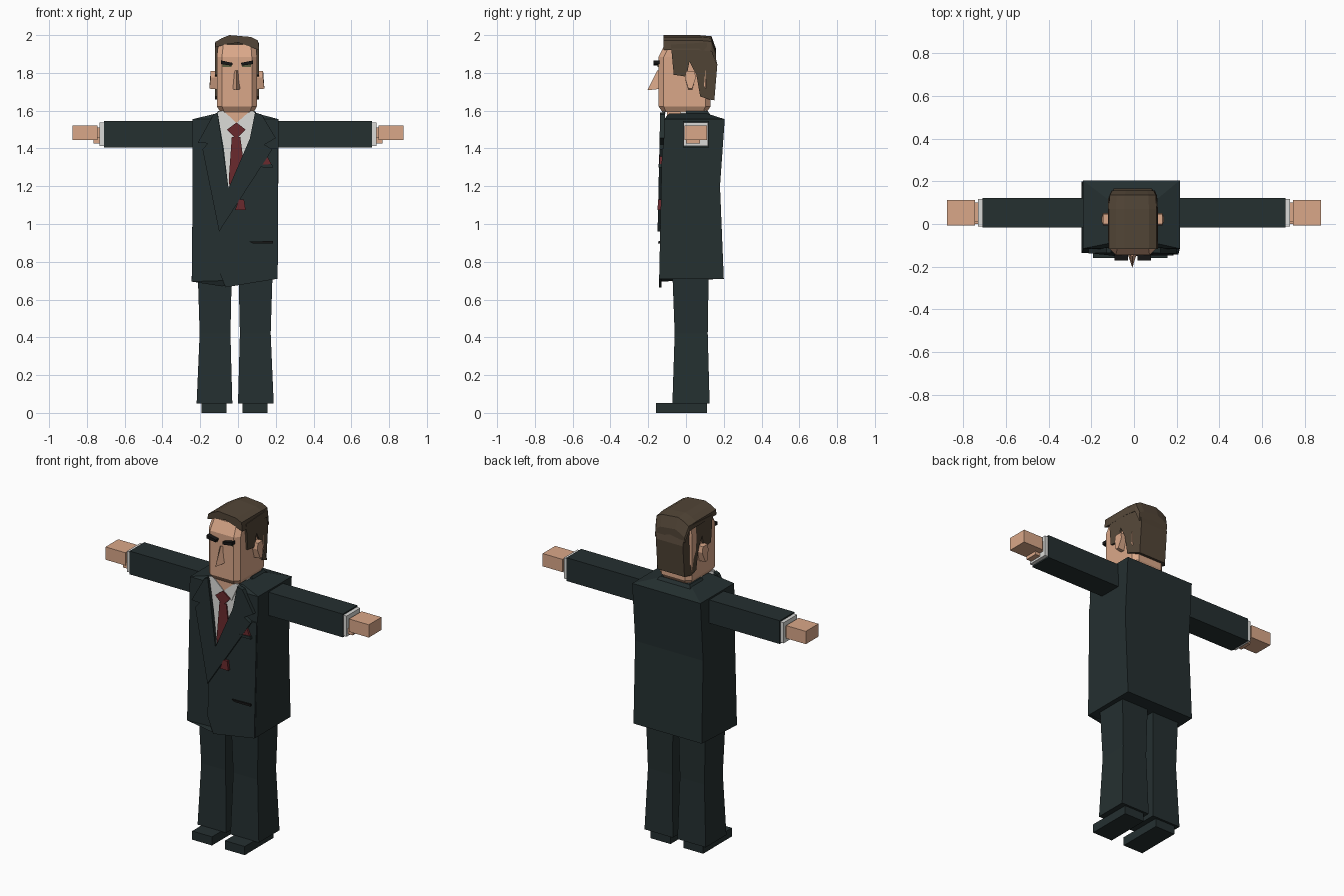
import bpy, bmesh


def material(name, rgb):
    m = bpy.data.materials.new(name)
    m.diffuse_color = (*rgb, 1)
    return m


SUIT = material("dark_green_suit", (0.018, 0.029, 0.030))
SKIN = material("skin", (0.70, 0.39, 0.25))
HAIR = material("brown_hair", (0.085, 0.060, 0.038))
SHIRT = material("white_shirt", (0.70, 0.70, 0.68))
TIE = material("dark_red", (0.14, 0.022, 0.026))
BLACK = material("near_black", (0.008, 0.008, 0.008))
EYE = material("olive_eye", (0.10, 0.11, 0.05))


def loft(name, rings, mat):
    """Join equal-sized rings of points and cap both ends."""
    bm = bmesh.new()
    loops = [[bm.verts.new(p) for p in ring] for ring in rings]
    n = len(loops[0])
    for a, b in zip(loops, loops[1:]):
        for i in range(n):
            j = (i + 1) % n
            bm.faces.new((a[i], a[j], b[j], b[i]))
    bm.faces.new(loops[0][::-1])
    bm.faces.new(loops[-1])
    bmesh.ops.recalc_face_normals(bm, faces=bm.faces)
    me = bpy.data.meshes.new(name)
    bm.to_mesh(me)
    bm.free()
    me.materials.append(mat)
    ob = bpy.data.objects.new(name, me)
    bpy.context.collection.objects.link(ob)
    return ob


def rect(x0, x1, y0, y1, z):
    return [(x0, y0, z), (x1, y0, z), (x1, y1, z), (x0, y1, z)]


def chamfered(x0, x1, y0, y1, z, c):
    return [(x0 + c, y0, z), (x1 - c, y0, z), (x1, y0 + c, z), (x1, y1 - c, z),
            (x1 - c, y1, z), (x0 + c, y1, z), (x0, y1 - c, z), (x0, y0 + c, z)]


def box(name, x0, x1, y0, y1, z0, z1, mat):
    x0, x1 = sorted((x0, x1))
    return loft(name, [rect(x0, x1, y0, y1, z0), rect(x0, x1, y0, y1, z1)], mat)


def front_y(z):
    """Slightly leaning plane of the jacket front."""
    return -0.135 + 0.022 * (z - 0.67)


def chest_plate(name, pts, near, far, mat):
    """Outline (x, z) laid on the jacket front between two offsets."""
    return loft(name, [[(x, front_y(z) - d, z) for x, z in pts] for d in (near, far)], mat)


# Jacket body with a waist bend, uneven hem and sloping shoulders
hem = [(-0.245, -0.135, 0.695), (-0.085, -0.135, 0.67), (0.21, -0.135, 0.71),
       (0.21, 0.20, 0.71), (-0.015, 0.20, 0.71), (-0.245, 0.20, 0.71)]


def body_ring(x0, x1, yf, yb, z):
    return [(x0, yf, z), (-0.04, yf, z), (x1, yf, z), (x1, yb, z), (-0.015, yb, z), (x0, yb, z)]


loft("jacket_body", [hem,
                     body_ring(-0.24, 0.213, front_y(1.2), 0.18, 1.2),
                     body_ring(-0.24, 0.215, front_y(1.555), 0.205, 1.555),
                     body_ring(-0.115, 0.10, -0.09, 0.11, 1.585)], SUIT)
loft("jacket_collar", [rect(-0.135, 0.12, 0.0, 0.145, 1.555),
                       rect(-0.105, 0.09, 0.0, 0.115, 1.598)], SUIT)

# Overlapping jacket front
chest_plate("jacket_front_panel", [(-0.10, 0.96), (-0.105, 0.76), (-0.065, 0.665),
                                   (0.208, 0.71), (0.212, 1.40), (0.16, 1.40)],
            -0.005, 0.008, SUIT)

# Shirt front, open throat and tie
chest_plate("shirt_front", [(-0.108, 1.59), (0.09, 1.59), (0.07, 1.44), (-0.05, 1.18), (-0.075, 1.40)],
            -0.005, 0.004, SHIRT)
chest_plate("throat", [(-0.078, 1.60), (0.066, 1.60), (-0.008, 1.535)], -0.003, 0.006, SKIN)
for name, pts in (("shirt_collar_left", [(-0.108, 1.595), (-0.08, 1.60), (-0.008, 1.535), (-0.06, 1.49)]),
                  ("shirt_collar_right", [(0.09, 1.595), (0.068, 1.60), (-0.008, 1.535), (0.045, 1.49)])):
    chest_plate(name, pts, 0.0, 0.010, SHIRT)
chest_plate("tie_blade", [(-0.033, 1.46), (0.012, 1.46), (0.026, 1.36), (-0.045, 1.18), (-0.048, 1.25)],
            0.0, 0.012, TIE)
chest_plate("tie_knot", [(-0.058, 1.50), (-0.008, 1.537), (0.04, 1.50), (-0.008, 1.45)],
            0.0, 0.018, TIE)

# Notched lapels
chest_plate("lapel_left", [(-0.108, 1.59), (-0.13, 1.58), (-0.213, 1.43), (-0.16, 1.427),
                           (-0.188, 1.395), (-0.10, 0.96), (-0.05, 1.19)], -0.005, 0.020, SUIT)
chest_plate("lapel_right", [(0.09, 1.59), (0.125, 1.58), (0.20, 1.455), (0.14, 1.42),
                            (0.182, 1.395), (-0.10, 0.96), (-0.05, 1.19), (0.062, 1.45)],
            -0.005, 0.022, SUIT)
chest_plate("tie_tip", [(0.005, 1.13), (0.032, 1.13), (0.04, 1.075), (-0.015, 1.075)], 0.005, 0.024, TIE)

# Pockets and pocket square
chest_plate("pocket_square", [(0.122, 1.315), (0.155, 1.36), (0.182, 1.305)], 0.0, 0.020, TIE)
chest_plate("breast_pocket", [(0.11, 1.312), (0.18, 1.318), (0.185, 1.30), (0.13, 1.30)], 0.0, 0.024, SUIT)
chest_plate("side_pocket", [(0.06, 0.907), (0.185, 0.91), (0.185, 0.897), (0.08, 0.897)], 0.0, 0.017, BLACK)

# Sleeves, cuffs and hands
for side, s in (("left", -1), ("right", 1)):
    box(f"sleeve_{side}", s * 0.19, s * 0.71, -0.017, 0.122, 1.405, 1.545, SUIT)
    box(f"cuff_{side}", s * 0.70, s * 0.732, -0.012, 0.117, 1.413, 1.537, SHIRT)
    box(f"wrist_{side}", s * 0.72, s * 0.76, 0.01, 0.10, 1.445, 1.51, SKIN)
    box(f"hand_{side}", s * 0.745, s * 0.877, -0.008, 0.112, 1.445, 1.522, SKIN)
    box(f"thumb_{side}", s * 0.72, s * 0.765, 0.0, 0.075, 1.425, 1.46, SKIN)

# Flared trousers and shoes
for side, s in (("left", -1), ("right", 1)):
    rings = []
    for z, inner, outer, yf, yb in ((0.05, 0.015, 0.204, -0.072, 0.125),
                                    (0.42, 0.025, 0.188, -0.06, 0.115),
                                    (0.74, 0.018, 0.198, -0.072, 0.12)):
        a, b = sorted((-0.015 + s * inner, -0.015 + s * outer))
        rings.append(rect(a, b, yf, yb, z))
    loft(f"trouser_leg_{side}", rings, SUIT)
    box(f"shoe_{side}", -0.018 + s * 0.043, -0.018 + s * 0.175, -0.16, 0.112, 0.0, 0.052, SUIT)

# Neck and the shirt collar behind it
box("neck", -0.08, 0.07, -0.10, 0.095, 1.52, 1.63, SKIN)
box("shirt_collar_back", -0.09, 0.08, -0.03, 0.105, 1.55, 1.61, SHIRT)

# Bevelled head
loft("head", [chamfered(-0.093, 0.083, -0.125, 0.11, 1.593, 0.02),
              chamfered(-0.112, 0.10, -0.145, 0.13, 1.622, 0.027),
              chamfered(-0.112, 0.10, -0.145, 0.13, 1.885, 0.027),
              chamfered(-0.105, 0.095, -0.112, 0.13, 1.95, 0.027)], SKIN)

# Wedge nose
loft("nose", [[(-0.029, -0.14, 1.715), (0.013, -0.14, 1.715), (-0.008, -0.205, 1.708)],
              [(-0.020, -0.14, 1.812), (0.006, -0.14, 1.812), (-0.008, -0.152, 1.812)]], SKIN)

# Ears, frowning brows and eyes
for side, s in (("left", -1), ("right", 1)):
    cx = -0.006

    def ear_ring(d):
        x = cx + s * d
        k = d - 0.10
        return [(x, 0.0, 1.81), (x, 0.046, 1.81), (x, 0.052, 1.775),
                (x, 0.033, 1.712 + k * 0.1), (x, 0.012, 1.712 + k * 0.1), (x, -0.006, 1.775)]

    ear = loft(f"ear_{side}", [ear_ring(0.09), ear_ring(0.146)], SKIN)
    for v in ear.data.vertices:  # slant the upper edge inwards
        if abs(v.co.x - cx) > 0.12 and v.co.z > 1.75:
            v.co.x -= s * 0.007
    brow = [(cx + s * 0.022, 1.853), (cx + s * 0.085, 1.866),
            (cx + s * 0.085, 1.847), (cx + s * 0.025, 1.838)]
    loft(f"brow_{side}", [[(x, y, z) for x, z in brow] for y in (-0.14, -0.172)], BLACK)
    a, b = sorted((cx + s * 0.028, cx + s * 0.075))
    box(f"eye_{side}", a, b, -0.150, -0.143, 1.832, 1.846, EYE)

# Hair on top, parted high on one side
top = []
for y, dz, k in ((-0.118, 0.0, 1.0), (0.07, 0.0, 1.0), (0.135, -0.006, 0.96), (0.158, -0.07, 0.86)):
    top.append([(x * k, y, z + dz) for x, z in
                ((-0.12, 1.935), (-0.118, 1.965), (-0.085, 1.984), (-0.045, 2.0),
                 (0.07, 1.99), (0.106, 1.972), (0.112, 1.92), (0.06, 1.94), (0.0, 1.96), (-0.07, 1.95))])
loft("hair_top", top, HAIR)

# Sideburns and back of the hair, narrowing behind
profile = [(-0.08, 1.95), (-0.065, 1.79), (0.003, 1.78), (0.018, 1.86), (0.055, 1.79),
           (0.075, 1.675), (0.12, 1.66), (0.15, 1.655), (0.166, 1.845), (0.14, 1.95), (0.10, 1.96)]
loft("hair_back", [[(-0.005 + s * (0.09 if y > 0.13 else 0.116), y, z) for y, z in profile]
                   for s in (-1, 1)], HAIR)
